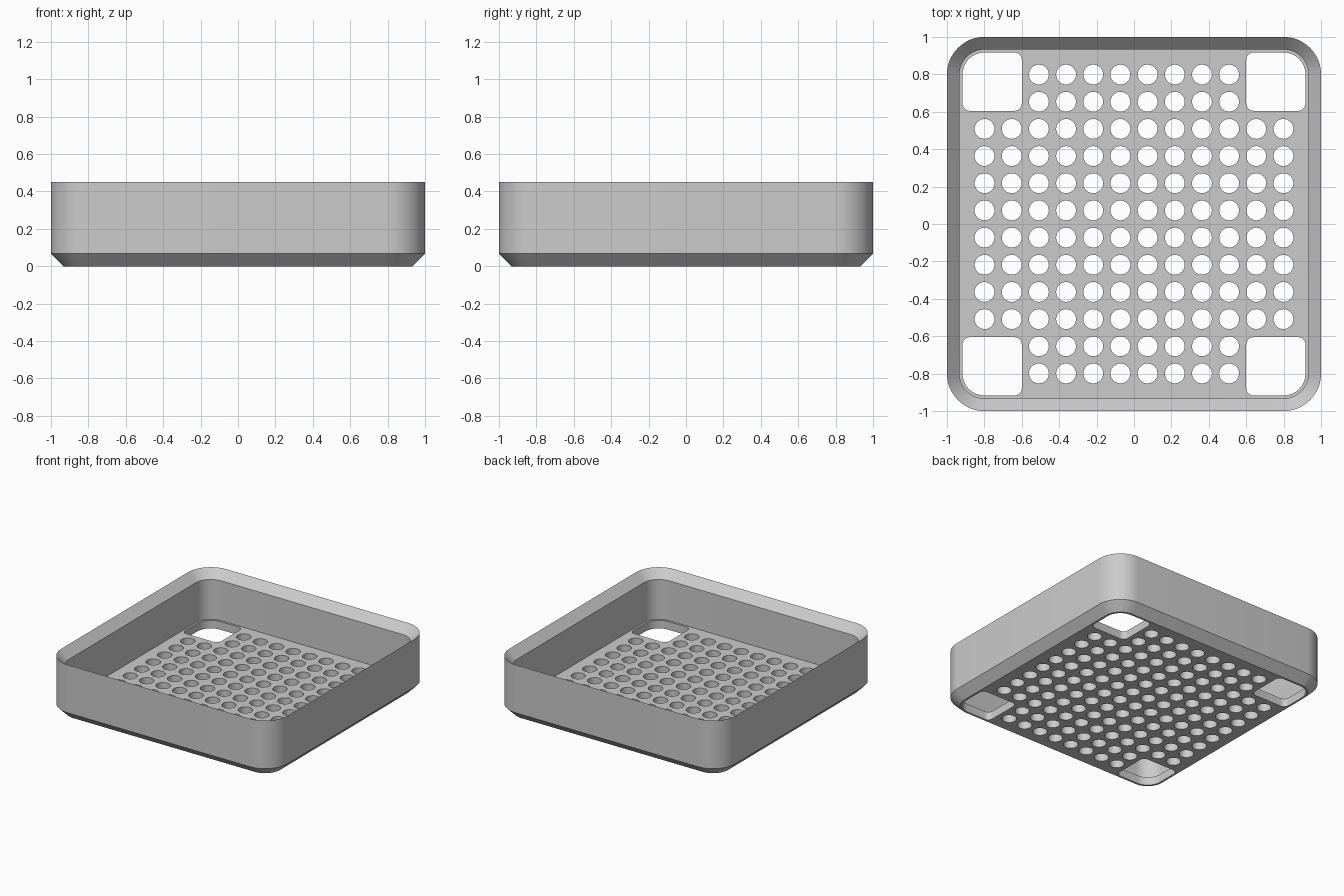
import bpy, bmesh
from math import sin, cos, pi

if "Cube" in bpy.data.objects:
    bpy.data.objects.remove(bpy.data.objects["Cube"])

HEIGHT, FLOOR, CHAMFER, RADIUS = 0.45, 0.065, 0.067, 0.2
PITCH, HOLE = 0.1453, 0.053

grey = bpy.data.materials.new("plain grey")
grey.use_nodes = True
grey.diffuse_color = (0.6, 0.6, 0.6, 1)
grey.node_tree.nodes["Principled BSDF"].inputs["Base Color"].default_value = (0.6, 0.6, 0.6, 1)


def rounded_rect(x0, x1, y0, y1, radii, steps=12):
    """Outline running anticlockwise from the +x +y corner, one radius per corner."""
    corners = [(x1, y1, -1, -1), (x0, y1, 1, -1), (x0, y0, 1, 1), (x1, y0, -1, 1)]
    points = []
    for i, (x, y, sx, sy) in enumerate(corners):
        r = radii[i]
        for k in range(steps + 1):
            a = (i + k / steps) * pi / 2
            points.append((x + sx * r + r * cos(a), y + sy * r + r * sin(a)))
    return points


def loft(bm, rings):
    """Skin a stack of (outline, z) rings and cap both ends."""
    loops = [[bm.verts.new((x, y, z)) for x, y in pts] for pts, z in rings]
    n = len(loops[0])
    for low, high in zip(loops, loops[1:]):
        for i in range(n):
            j = (i + 1) % n
            bm.faces.new((low[i], low[j], high[j], high[i]))
    bm.faces.new(loops[0][::-1])
    bm.faces.new(loops[-1])


def make_object(name, bm):
    bmesh.ops.recalc_face_normals(bm, faces=bm.faces)
    mesh = bpy.data.meshes.new(name)
    bm.to_mesh(mesh)
    bm.free()
    mesh.materials.append(grey)
    obj = bpy.data.objects.new(name, mesh)
    bpy.context.collection.objects.link(obj)
    return obj


def square(inset):
    h = 1 - inset
    return rounded_rect(-h, h, -h, h, [RADIUS - inset] * 4)


# Tray shell: chamfered foot, upright wall, sloped inner lip, flat floor
bm = bmesh.new()
loft(bm, [(square(CHAMFER), 0), (square(0), CHAMFER), (square(0), HEIGHT),
          (square(CHAMFER), HEIGHT - CHAMFER), (square(CHAMFER), FLOOR)])
tray = make_object("perforated_tray", bm)

# Cutter: grid of round holes, leaving the corners clear
bm = bmesh.new()
for col in range(12):
    for row in range(12):
        if col in (0, 1, 10, 11) and row in (0, 1, 10, 11):
            continue
        cx, cy = (col - 5.5) * PITCH, (row - 5.5) * PITCH
        ring = [(cx + HOLE * cos(k * pi / 16), cy + HOLE * sin(k * pi / 16)) for k in range(32)]
        loft(bm, [(ring, -0.05), (ring, FLOOR + 0.05)])

# Cutter: rounded square opening in each corner
for i, (sx, sy) in enumerate([(1, 1), (-1, 1), (-1, -1), (1, -1)]):
    xs, ys = sorted((0.6 * sx, 0.917 * sx)), sorted((0.605 * sy, 0.917 * sy))
    radii = [0.04] * 4
    radii[i] = 0.117
    ring = rounded_rect(*xs, *ys, radii, 8)
    loft(bm, [(ring, -0.05), (ring, FLOOR + 0.05)])
cutter = make_object("hole_cutter", bm)
cutter.hide_render = True

# Cut the holes, keep the result and drop the cutter
cut = tray.modifiers.new("holes", 'BOOLEAN')
cut.operation, cut.solver, cut.object = 'DIFFERENCE', 'EXACT', cutter
bpy.context.view_layer.update()
result = bpy.data.meshes.new_from_object(tray.evaluated_get(bpy.context.evaluated_depsgraph_get()))
tray.modifiers.clear()
tray.data = result
bpy.data.objects.remove(cutter)

# Smooth rounded walls, sharp edges
bpy.ops.object.select_all(action='DESELECT')
tray.select_set(True)
bpy.context.view_layer.objects.active = tray
bpy.ops.object.shade_smooth_by_angle(angle=pi / 6)
